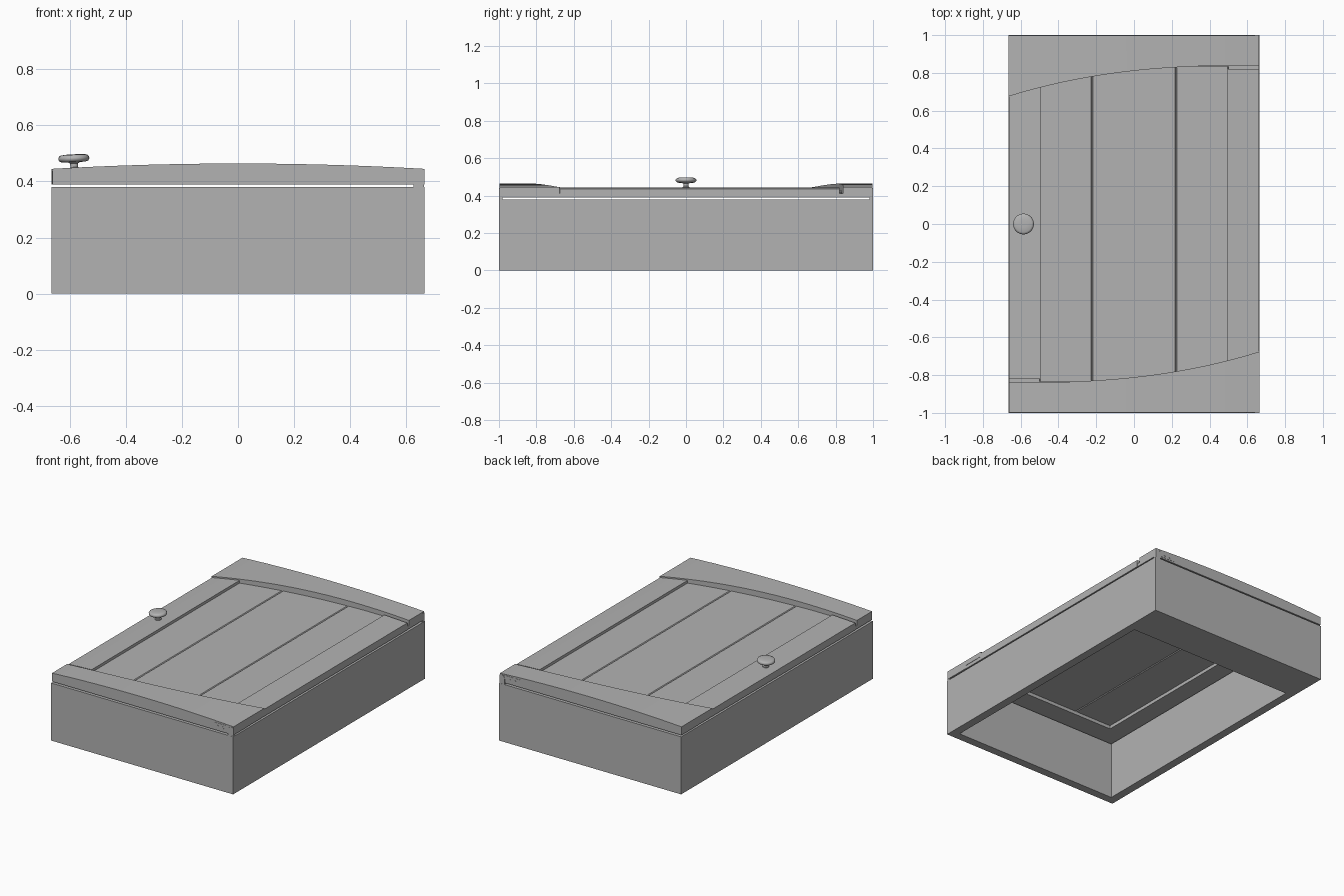
import bpy, bmesh, math
from mathutils import Matrix

if "Cube" in bpy.data.objects:
    bpy.data.objects.remove(bpy.data.objects["Cube"])

grey = bpy.data.materials.new("painted grey")
grey.diffuse_color = (0.45, 0.45, 0.45, 1)
grey.use_nodes = True
grey.node_tree.nodes["Principled BSDF"].inputs["Base Color"].default_value = grey.diffuse_color
W, L = 0.665, 1.0            # half width, half length
T = 0.055                    # board thickness
H = 0.38                     # cabinet depth
BACK, PANEL_LOW, PANEL_TOP = 0.39, 0.412, 0.427


def finish(name, bm, smooth=None):
    bmesh.ops.recalc_face_normals(bm, faces=bm.faces)
    me = bpy.data.meshes.new(name)
    bm.to_mesh(me)
    bm.free()
    me.materials.append(grey)
    ob = bpy.data.objects.new(name, me)
    bpy.context.collection.objects.link(ob)
    if smooth:
        bpy.context.view_layer.objects.active = ob
        ob.select_set(True)
        bpy.ops.object.shade_smooth_by_angle(angle=math.radians(smooth))
        ob.select_set(False)
    return ob


def loft(name, rings, smooth=None):
    """Skin a run of matching closed sections and cap both ends."""
    bm = bmesh.new()
    vs = [[bm.verts.new(p) for p in r] for r in rings]
    n = len(rings[0])
    for a, b in zip(vs, vs[1:]):
        for i in range(n):
            j = (i + 1) % n
            bm.faces.new((a[i], a[j], b[j], b[i]))
    bm.faces.new(vs[0])
    bm.faces.new(vs[-1])
    return finish(name, bm, smooth)


def along_y(name, prof, y0, y1, smooth=None):
    return loft(name, [[(x, y, z) for x, z in prof] for y in (y0, y1)], smooth)


def rect(x0, x1, z0, z1):
    return [(x0, z0), (x1, z0), (x1, z1), (x0, z1)]


def bow(x):                  # crowned top of the door
    return 0.464 - 0.019 * (x / W) ** 2


# Cabinet: continuous four-sided wall, open on both faces
bm = bmesh.new()
loops = []
for dx, dy, z in ((W, L, 0), (W, L, H), (W - T, L - T, H), (W - T, L - T, 0)):
    loops.append([bm.verts.new((sx * dx, sy * dy, z))
                  for sx, sy in ((-1, -1), (1, -1), (1, 1), (-1, 1))])
for k in range(4):
    a, b = loops[k], loops[(k + 1) % 4]
    for i in range(4):
        j = (i + 1) % 4
        bm.faces.new((a[i], a[j], b[j], b[i]))
finish("cabinet_walls", bm)
along_y("mounting_rail", rect(-W + T, W - T, 0, T), 0.73, L - T)

# Door rails: crowned, with a sweeping inner edge; the second is turned half round
N = 40
for s, name in ((1, "upper_rail"), (-1, "lower_rail")):
    rings = []
    for i in range(N + 1):
        u = i / N
        x = -W + u * (2 * W - 0.004)
        e = 0.84 - 0.165 * (1 - u) ** 2.5
        t = bow(x)
        sec = [(0.997, BACK), (0.82, BACK), (0.82, PANEL_LOW),
               (e, PANEL_LOW), (e, t), (0.997, t)]
        rings.append([(s * x, s * y, z) for y, z in sec])
    loft(name, rings, 20)

# Door stiles follow the crown slightly below the rails
for s, name in ((-1, "knob_stile"), (1, "hinge_stile")):
    xs = [0.495 + (W - 0.002 - 0.495) * i / 6 for i in range(7)]
    prof = [(s * x, bow(x) - 0.0085) for x in xs]
    prof += [(s * xs[-1], BACK), (s * xs[0], BACK)]
    along_y(name, prof, -0.82, 0.82, 20)

# Door panel: three planks with V grooves on both faces
c = 0.005
for name, x0, x1 in (("left_plank", -0.5, -0.222), ("middle_plank", -0.222, 0.222),
                     ("right_plank", 0.222, 0.5)):
    prof = [(x0, PANEL_LOW + c), (x0 + c, PANEL_LOW), (x1 - c, PANEL_LOW), (x1, PANEL_LOW + c),
            (x1, PANEL_TOP - c), (x1 - c, PANEL_TOP), (x0 + c, PANEL_TOP), (x0, PANEL_TOP - c)]
    along_y(name, prof, -0.835, 0.835)

# Hinges at both ends: leaf, knuckle bridging the gap, two screws
for s, name in ((-1, "front"), (1, "rear")):
    along_y(name + "_hinge_leaf", rect(0.515, 0.63, 0.4, 0.44), s * 0.985, s * 0.9985)
    arc = [(0.65 + 0.025 * math.cos(a), 0.415 + 0.025 * math.sin(a))
           for a in [math.pi - i * math.pi / 12 for i in range(7)]]
    prof = [(0.625, H)] + arc + [(0.663, 0.437), (0.663, H)]
    along_y(name + "_hinge_knuckle", prof, s * 0.98, s * 0.9995)
    for k, x in enumerate((0.55, 0.59)):
        ring = [(x + 0.007 * math.cos(i * math.pi / 8), 0.419 + 0.007 * math.sin(i * math.pi / 8))
                for i in range(16)]
        along_y(f"{name}_hinge_screw_{k + 1}", ring, s * 0.99, s * 1.0)

# Knob: turned profile, square to the crowned stile
prof = [(0.019, -0.008), (0.019, 0.004), (0.014, 0.009), (0.014, 0.022), (0.02, 0.026),
        (0.044, 0.028), (0.051, 0.031), (0.055, 0.037), (0.055, 0.043), (0.051, 0.05),
        (0.044, 0.053), (0.02, 0.055)]
rings = [[(r * math.cos(i * math.pi / 16), r * math.sin(i * math.pi / 16), z)
          for i in range(32)] for r, z in prof]
knob = loft("knob", rings, 40)
knob.data.transform(Matrix.Translation((-0.583, 0, 0.442)) @ Matrix.Rotation(-0.05, 4, 'Y'))
